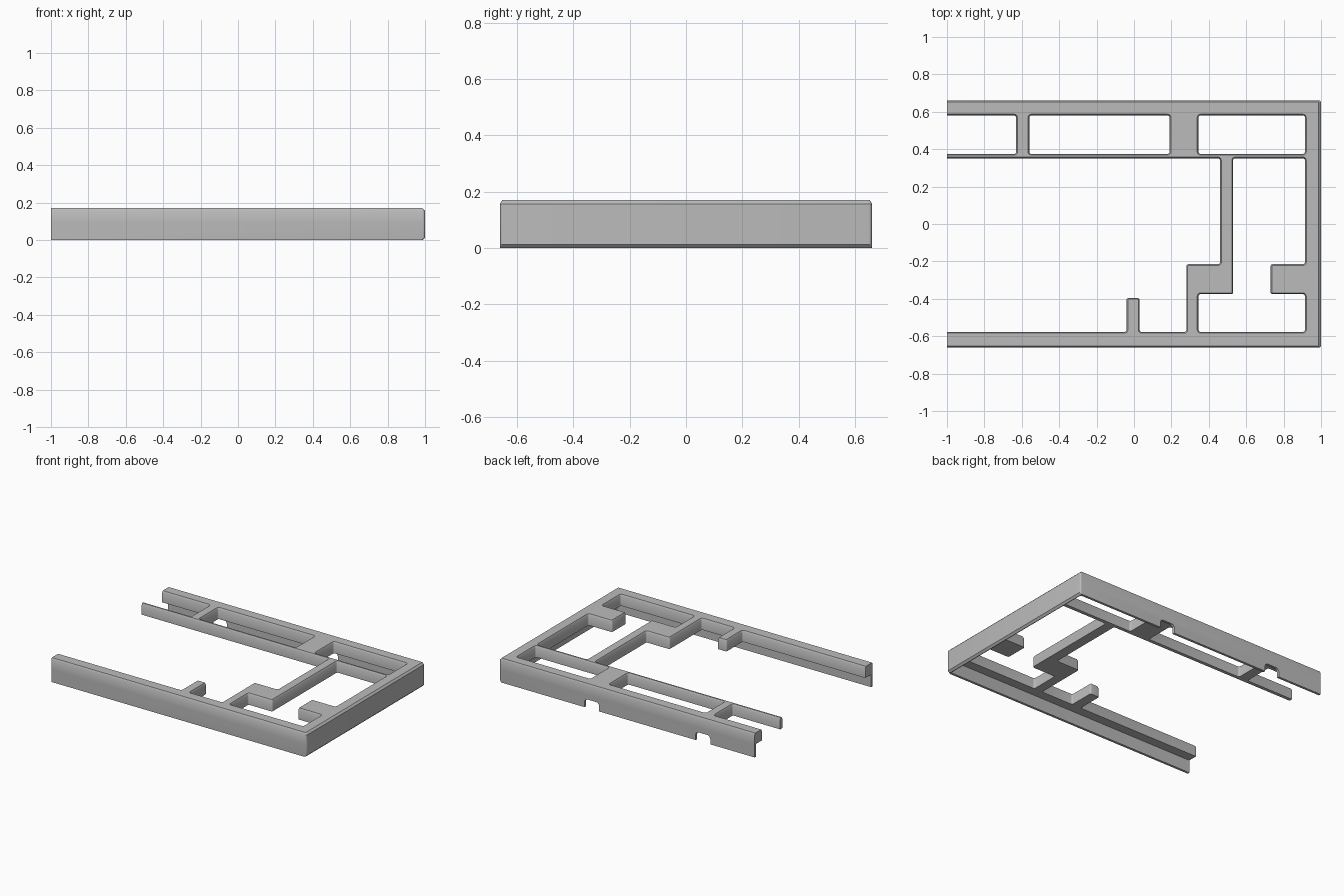
import bpy, bmesh
from math import sin, cos, pi
from mathutils import Vector

if "Cube" in bpy.data.objects:
    bpy.data.objects.remove(bpy.data.objects["Cube"])

HALF_Y, TOP, LEDGE = 0.66, 0.17, 0.09    # half depth, full height, underside of plate
OUT, INN = 0.013, 0.007                  # outer and inner chamfers
LIP = 0.017                              # skirt thickness
END, CUT = -1.05, -1.0                   # overshoot of the open end, trimmed later

grey = bpy.data.materials.new("case_grey")
grey.use_nodes = True
grey.diffuse_color = (0.5, 0.5, 0.5, 1)
grey.node_tree.nodes["Principled BSDF"].inputs["Base Color"].default_value = (0.5, 0.5, 0.5, 1)


def on_outside(a, b):
    """True when an edge lies on the outer perimeter."""
    return (a.x == b.x == 1) or (a.y == b.y and abs(a.y) == HALF_Y)


def ring(points, outer, inner, steps=5):
    """Right-angled outline, inset per edge, with rounded corners."""
    pts = [Vector(p) for p in points]
    n, result = len(pts), []
    for i, p in enumerate(pts):
        q, s = pts[i - 1], pts[(i + 1) % n]
        d1, d2 = (p - q).normalized(), (s - p).normalized()
        side1, side2 = on_outside(q, p), on_outside(p, s)
        i1, i2 = (outer if side1 else inner), (outer if side2 else inner)
        corner = p + Vector((-d1.y, d1.x)) * i1 + Vector((-d2.y, d2.x)) * i2
        convex = d1.cross(d2) > 0
        r = 0.045 if side1 and side2 else 0.011
        r = max(0.002, r - i1 if convex else r + i1)
        centre = corner - d1 * r + d2 * r
        for k in range(steps + 1):
            t = k / steps * pi / 2
            result.append(centre - d2 * r * cos(t) + d1 * r * sin(t))
    return result


def solid(name, outlines, levels):
    """Loft outlines through (z, outer inset, inner inset) levels, cap and trim."""
    bm = bmesh.new()
    caps = ([], [])
    for outline in outlines:
        rows = [[bm.verts.new((p.x, p.y, z)) for p in ring(outline, o, i)]
                for z, o, i in levels]
        n = len(rows[0])
        for low, high in zip(rows, rows[1:]):
            for k in range(n):
                j = (k + 1) % n
                bm.faces.new((low[k], low[j], high[j], high[k]))
        for cap, row in zip(caps, (rows[0], rows[-1])):
            cap += [bm.edges.get((row[k], row[(k + 1) % n])) for k in range(n)]
    for cap in caps:
        bmesh.ops.triangle_fill(bm, edges=cap, use_beauty=True)
    bmesh.ops.bisect_plane(bm, geom=bm.verts[:] + bm.edges[:] + bm.faces[:],
                           plane_co=(CUT, 0, 0), plane_no=(1, 0, 0), clear_inner=True)
    bmesh.ops.holes_fill(bm, edges=[e for e in bm.edges if e.is_boundary], sides=0)
    bmesh.ops.recalc_face_normals(bm, faces=bm.faces[:])
    mesh = bpy.data.meshes.new(name)
    bm.to_mesh(mesh)
    bm.free()
    mesh.materials.append(grey)
    obj = bpy.data.objects.new(name, mesh)
    bpy.context.collection.objects.link(obj)
    return obj


def window(x0, x1, y0, y1):
    return [(x0, y0), (x0, y1), (x1, y1), (x1, y0)]


def activate(obj):
    bpy.ops.object.select_all(action='DESELECT')
    obj.select_set(True)
    bpy.context.view_layer.objects.active = obj


# Top plate: rim, rear rail, centre bar, step and peg in one outline
RIM_F, RIM_B, RAIL0, RAIL1, RIM_X = -0.577, 0.58, 0.351, 0.375, 0.914
frame = [(END, -HALF_Y), (1, -HALF_Y), (1, HALF_Y), (END, HALF_Y),
         (END, RIM_B), (-0.63, RIM_B), (-0.63, RAIL1), (END, RAIL1),
         (END, RAIL0), (0.46, RAIL0), (0.46, -0.215), (0.28, -0.215),
         (0.28, RIM_F), (0.03, RIM_F), (0.03, -0.395), (-0.04, -0.395),
         (-0.04, RIM_F), (END, RIM_F)]
# Opening on the closed end, with a tab reaching in
side_opening = [(0.345, RIM_F), (0.345, -0.375), (0.53, -0.375), (0.53, RAIL0),
                (RIM_X, RAIL0), (RIM_X, -0.215), (0.73, -0.215),
                (0.73, -0.375), (RIM_X, -0.375), (RIM_X, RIM_F)]
plate = solid("top_plate",
              [frame, side_opening,
               window(-0.56, 0.19, RAIL1, RIM_B),
               window(0.345, RIM_X, RAIL1, RIM_B)],
              [(LEDGE, 0, 0), (TOP - OUT, 0, 0), (TOP, OUT, INN)])

# Thin skirt below the rim
inner_y = HALF_Y - LIP
skirt = solid("skirt",
              [[(END, -HALF_Y), (1, -HALF_Y), (1, HALF_Y), (END, HALF_Y),
                (END, inner_y), (1 - LIP, inner_y), (1 - LIP, -inner_y), (END, -inner_y)]],
              [(0, OUT, 0), (OUT, 0, 0), (LEDGE, 0, 0)])

# Two rounded notches in the rear of the skirt
for x in (0.275, -0.595):
    bpy.ops.mesh.primitive_cube_add(size=1, location=(x, HALF_Y, 0))
    cutter = bpy.context.object
    cutter.name = "notch_cutter"
    cutter.hide_render = True
    bm = bmesh.new()
    bm.from_mesh(cutter.data)
    bmesh.ops.scale(bm, vec=(0.115, 0.1, 0.12), verts=bm.verts[:])
    across = [e for e in bm.edges if abs(e.verts[0].co.y - e.verts[1].co.y) > 0.05]
    bmesh.ops.bevel(bm, geom=across, offset=0.025, segments=5, profile=0.5, affect='EDGES')
    bm.to_mesh(cutter.data)
    bm.free()
    activate(skirt)
    cut = skirt.modifiers.new("notch", 'BOOLEAN')
    cut.operation, cut.solver, cut.object = 'DIFFERENCE', 'EXACT', cutter
    bpy.ops.object.modifier_apply(modifier=cut.name)
    bpy.data.objects.remove(cutter)

# Smooth rounded corners, keep chamfers crisp
for part in (plate, skirt):
    activate(part)
    bpy.ops.object.shade_smooth_by_angle(angle=0.5)
